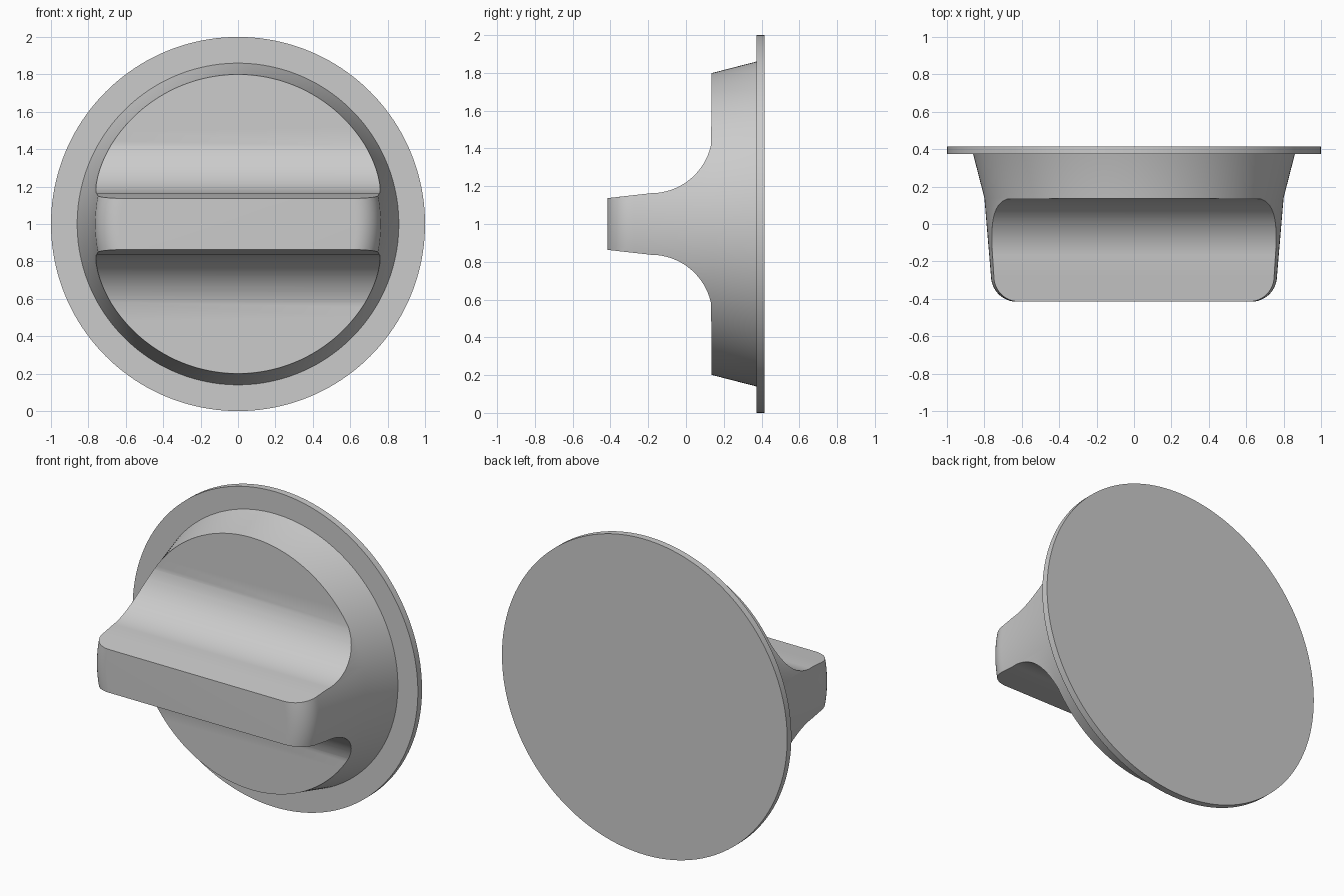
import bpy, bmesh, math

if "Cube" in bpy.data.objects:
    bpy.data.objects.remove(bpy.data.objects["Cube"])

SEG = 160          # sides of the turned shapes
CZ = 1.0           # height of the turning axis

grey = bpy.data.materials.new("light_grey")
grey.diffuse_color = (0.6, 0.6, 0.6, 1)
grey.use_nodes = True
grey.node_tree.nodes["Principled BSDF"].inputs["Base Color"].default_value = grey.diffuse_color


def make_object(name, bm):
    bmesh.ops.recalc_face_normals(bm, faces=bm.faces)
    mesh = bpy.data.meshes.new(name)
    bm.to_mesh(mesh)
    bm.free()
    mesh.materials.append(grey)
    obj = bpy.data.objects.new(name, mesh)
    bpy.context.collection.objects.link(obj)
    return obj


def turned(name, profile):
    """Closed solid turned round the y axis from (radius, y) points."""
    bm = bmesh.new()
    rings = []
    for r, y in profile:
        rings.append([bm.verts.new((r * math.cos(2 * math.pi * i / SEG), y,
                                    CZ + r * math.sin(2 * math.pi * i / SEG)))
                      for i in range(SEG)])
    for a, b in zip(rings, rings[1:]):
        for i in range(SEG):
            j = (i + 1) % SEG
            bm.faces.new((a[i], a[j], b[j], b[i]))
    bm.faces.new(rings[0])
    bm.faces.new(rings[-1])
    return make_object(name, bm)


def prism(name, outline, half_width):
    """Outline of (y, z) points extruded along x."""
    bm = bmesh.new()
    face = bm.faces.new([bm.verts.new((-half_width, y, CZ + z)) for y, z in outline])
    ext = bmesh.ops.extrude_face_region(bm, geom=[face])
    new = [v for v in ext["geom"] if isinstance(v, bmesh.types.BMVert)]
    bmesh.ops.translate(bm, verts=new, vec=(2 * half_width, 0, 0))
    return make_object(name, bm)


def activate(obj):
    bpy.ops.object.select_all(action='DESELECT')
    obj.select_set(True)
    bpy.context.view_layer.objects.active = obj


# Knob body: tapered, with a rounded front rim and a thin back flange
profile = [(1.0, 0.415), (1.0, 0.373), (0.86, 0.373), (0.80, 0.14)]
for i in range(13):
    t = math.pi / 2 * i / 12
    profile.append((0.63 + 0.135 * math.cos(t), -0.275 - 0.14 * math.sin(t)))
knob = turned("knob", profile)

# Side outline of the grip: nearly straight bar flaring into the face
half = [(-0.6, 0.119), (-0.415, 0.137)]
R = 0.325
for i in range(25):
    t = math.radians(5 + 85 * (1 - i / 24))
    half.append((0.14 - R + R * math.cos(t), 0.163 + R - R * math.sin(t)))
half += [(0.14, 1.2), (0.6, 1.2)]
half = [p for p in half if not (0.135 < p[0] < 0.14)]
outline = half + [(y, -z) for y, z in reversed(half)]
cutter = prism("grip_cutter", outline, 1.3)
cutter.hide_render = True

# Keep only what lies inside both shapes
activate(knob)
mod = knob.modifiers.new("grip", 'BOOLEAN')
mod.operation = 'INTERSECT'
mod.solver = 'EXACT'
mod.object = cutter
bpy.ops.object.modifier_apply(modifier=mod.name)
bpy.data.objects.remove(cutter, do_unlink=True)

activate(knob)
bpy.ops.object.shade_smooth_by_angle(angle=math.radians(25))
